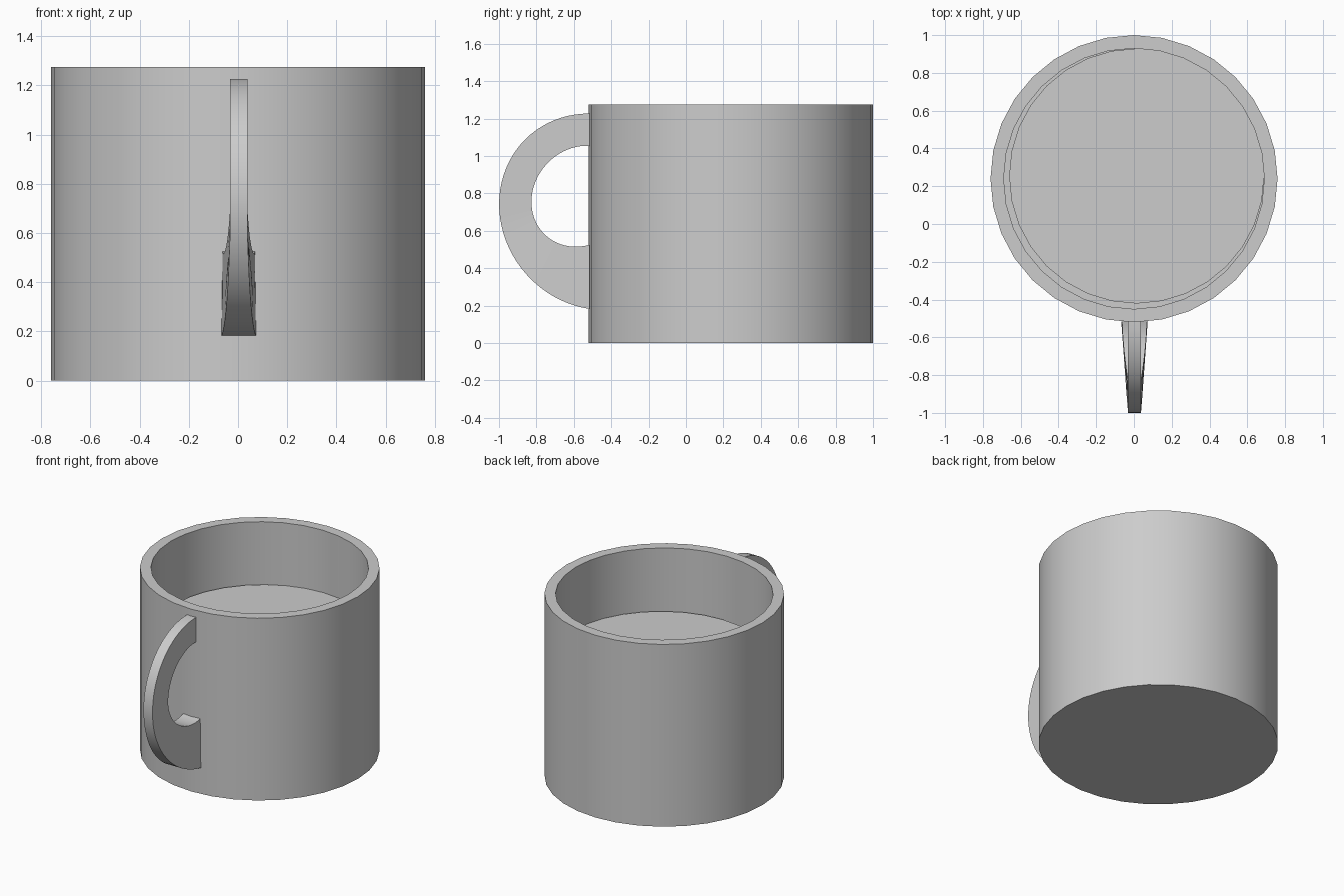
import bpy, bmesh
from math import sin, cos, pi, radians

cube = bpy.data.objects.get("Cube")
if cube:
    bpy.data.objects.remove(cube, do_unlink=True)

grey = bpy.data.materials.new("light grey ceramic")
grey.use_nodes = True
colour = (0.604, 0.604, 0.604, 1)
grey.diffuse_color = colour
grey.node_tree.nodes["Principled BSDF"].inputs["Base Color"].default_value = colour


def finish(name, bm, location=(0, 0, 0)):
    """Turn a bmesh into a named, smooth-shaded object."""
    bmesh.ops.recalc_face_normals(bm, faces=bm.faces)
    mesh = bpy.data.meshes.new(name)
    bm.to_mesh(mesh)
    bm.free()
    mesh.materials.append(grey)
    ob = bpy.data.objects.new(name, mesh)
    bpy.context.collection.objects.link(ob)
    ob.location = location
    bpy.ops.object.select_all(action="DESELECT")
    ob.select_set(True)
    bpy.context.view_layer.objects.active = ob
    bpy.ops.object.shade_smooth_by_angle(angle=radians(30))
    return ob


def lathe(name, profile, location, sides):
    """Revolve (radius, height) points and cap both ends."""
    bm = bmesh.new()
    rings = [[bm.verts.new((r * cos(2 * pi * i / sides), r * sin(2 * pi * i / sides), z))
              for i in range(sides)] for r, z in profile]
    for low, high in zip(rings, rings[1:]):
        for i in range(sides):
            j = (i + 1) % sides
            bm.faces.new((low[i], low[j], high[j], high[i]))
    bm.faces.new(rings[0])
    bm.faces.new(rings[-1])
    return finish(name, bm, location)


# Cup body with a thick base, and the drink sitting slightly off centre in it
lathe("cup_body", [(0.76, 0), (0.76, 1.275), (0.69, 1.275), (0.69, 0.125)],
      (0, 0.24, 0), 32)
lathe("drink", [(0.675, 0.125), (0.675, 0.84)], (0.014, 0.254, 0), 32)


def arc(t, start, end, cy, cz, ry, rz, lean):
    a = radians(start + (end - start) * t)
    return cy - ry * cos(a) + lean * sin(a), cz + rz * sin(a)


def half_width(y, z):
    """The lower arm flares towards the cup; the rest is slim."""
    flare = max(0, min(1, (0.7 - z) / 0.2))
    return 0.035 + 0.035 * flare * (y + 1) / 0.485


# Handle: a crescent between two leaning arcs
bm = bmesh.new()
steps = 40
sections = []
for k in range(steps + 1):
    t = k / steps
    outer = arc(t, -81.7, 90.5, -0.48, 0.702, 0.518, 0.525, -0.04)
    inner = arc(t, -106, 93, -0.56, 0.785, 0.265, 0.27, 0.03)
    section = []
    for (y, z), side in ((outer, -1), (outer, 1), (inner, 1), (inner, -1)):
        section.append(bm.verts.new((side * half_width(y, z) + 0.003, y, z)))
    sections.append(section)
for a, b in zip(sections, sections[1:]):
    for i in range(4):
        j = (i + 1) % 4
        bm.faces.new((a[i], a[j], b[j], b[i]))
bm.faces.new(sections[0])
bm.faces.new(sections[-1])
finish("handle", bm)
